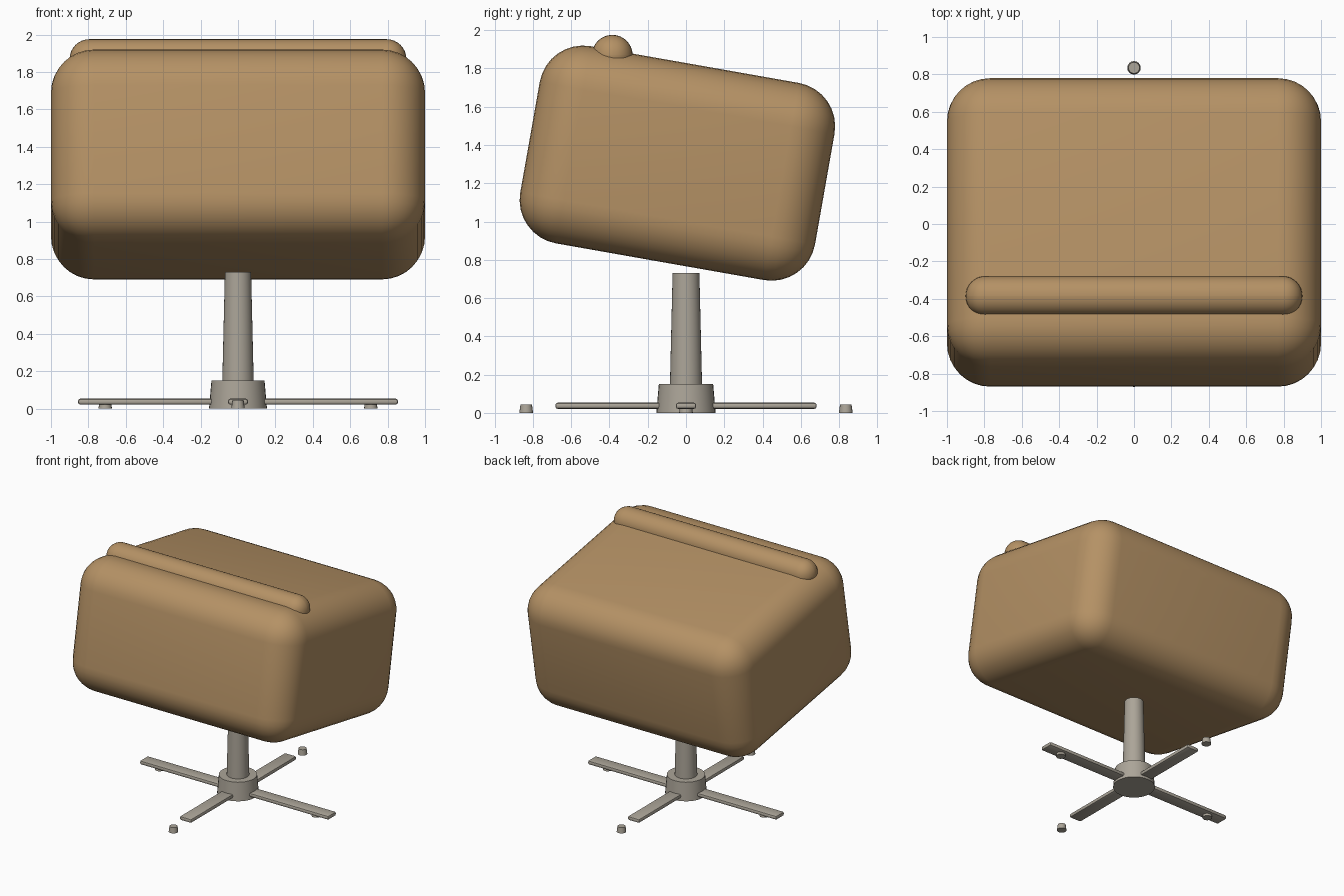
import bpy, math

if "Cube" in bpy.data.objects:
    bpy.data.objects.remove(bpy.data.objects["Cube"])


def material(name, rgb):
    m = bpy.data.materials.new(name)
    m.diffuse_color = (*rgb, 1)
    m.use_nodes = True
    m.node_tree.nodes["Principled BSDF"].inputs["Base Color"].default_value = m.diffuse_color
    return m


TAN = material("tan upholstery", (0.46, 0.285, 0.130))
METAL = material("warm grey metal", (0.41, 0.375, 0.315))


def finish(name, mat, angle=40):
    ob = bpy.context.object
    ob.name = name
    ob.data.materials.append(mat)
    bpy.ops.object.shade_smooth_by_angle(angle=math.radians(angle))
    return ob


def rounded_box(name, size, loc, radius, segments, mat, tilt=0):
    bpy.ops.mesh.primitive_cube_add(size=1, location=loc)
    ob = bpy.context.object
    ob.scale = size
    bpy.ops.object.transform_apply(location=False, rotation=False, scale=True)
    ob.rotation_euler.x = tilt
    bev = ob.modifiers.new("round", 'BEVEL')
    bev.width, bev.segments = radius, segments
    bev.limit_method = 'NONE'
    bpy.ops.object.modifier_apply(modifier="round")
    return finish(name, mat)


def cone(name, r_bottom, r_top, z0, z1, sides, mat, x=0, y=0):
    bpy.ops.mesh.primitive_cone_add(vertices=sides, radius1=r_bottom, radius2=r_top,
                                    depth=z1 - z0, location=(x, y, (z0 + z1) / 2))
    return finish(name, mat)


# Tilted cushion block
rounded_box("cushion", (2.0, 1.564, 1.046), (0, -0.045, 1.305), 0.23, 8, TAN,
            tilt=math.radians(-10))

# Padded roll across the top
rounded_box("top_roll", (1.8, 0.212, 0.212), (0, -0.385, 1.869), 0.105, 8, TAN)

# Pedestal
cone("column", 0.085, 0.07, 0.10, 0.73, 32, METAL)
cone("hub", 0.155, 0.142, 0.0, 0.15, 32, METAL)

# Four flat spokes, the side pair longer
for s, side in ((-1, "left"), (1, "right")):
    rounded_box(f"{side}_spoke", (0.80, 0.106, 0.032), (s * 0.455, 0, 0.037), 0.012, 2, METAL)
    cone(f"{side}_foot", 0.036, 0.030, 0.0, 0.045, 16, METAL, x=s * 0.71)
for s, side in ((-1, "front"), (1, "back")):
    rounded_box(f"{side}_spoke", (0.106, 0.63, 0.032), (0, s * 0.368, 0.037), 0.012, 2, METAL)
    cone(f"{side}_foot", 0.036, 0.030, 0.0, 0.045, 16, METAL, y=s * 0.835)
